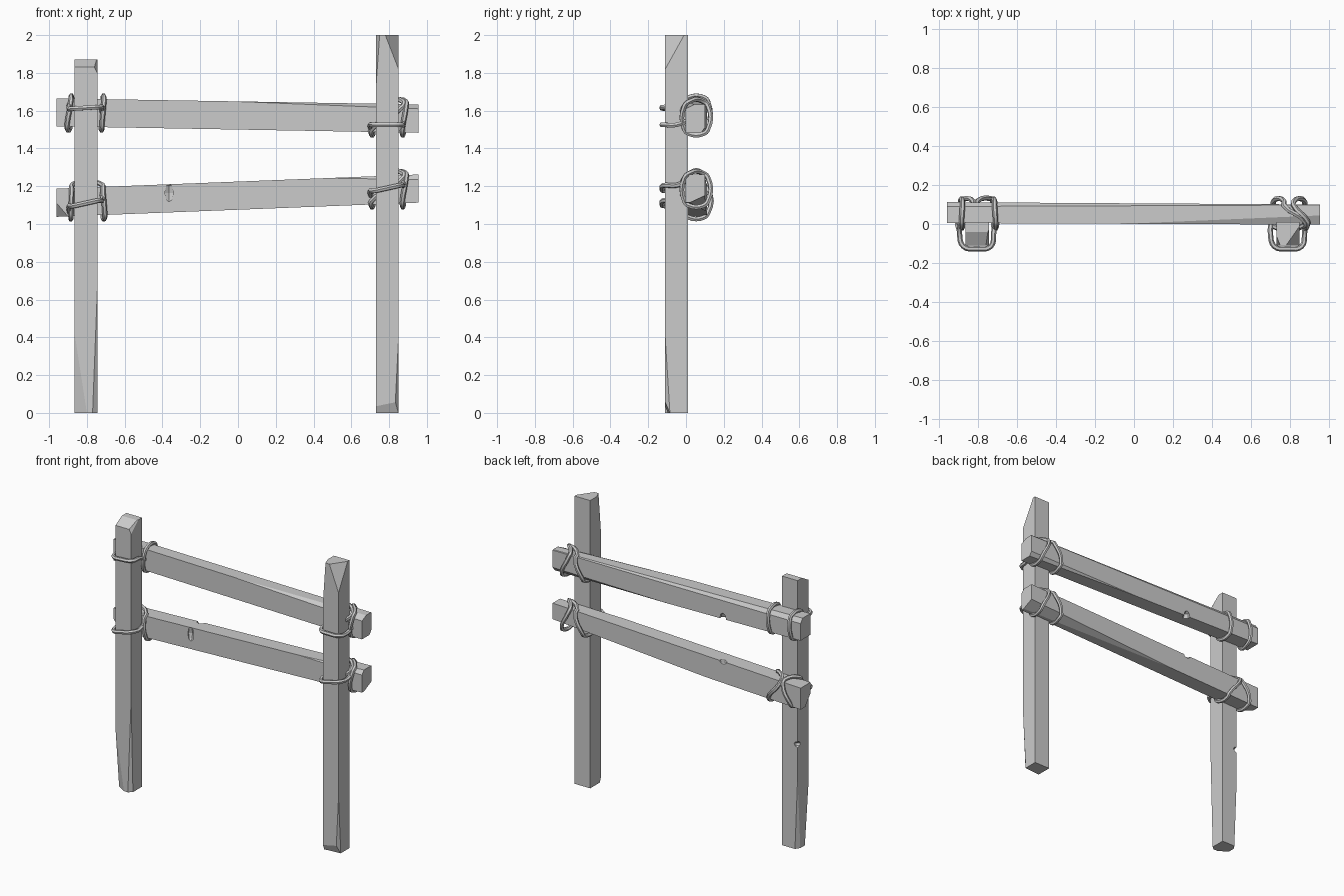
import bpy, bmesh
from mathutils import Vector

cube = bpy.data.objects.get("Cube")
if cube:
    bpy.data.objects.remove(cube, do_unlink=True)

grey = bpy.data.materials.new("plain_grey")
grey.use_nodes = True
COLOUR = (0.6, 0.6, 0.6, 1)
grey.diffuse_color = COLOUR
grey.node_tree.nodes["Principled BSDF"].inputs["Base Color"].default_value = COLOUR


def add_mesh(name, bm):
    mesh = bpy.data.meshes.new(name)
    bm.normal_update()
    bm.to_mesh(mesh)
    bm.free()
    mesh.materials.append(grey)
    ob = bpy.data.objects.new(name, mesh)
    bpy.context.collection.objects.link(ob)
    return ob


def loft(bm, start, end):
    """Skin two four-cornered rings into a closed block."""
    a = [bm.verts.new(p) for p in start]
    b = [bm.verts.new(p) for p in end]
    bm.faces.new(a[::-1])
    bm.faces.new(b)
    for i in range(4):
        j = (i + 1) % 4
        bm.faces.new((a[i], a[j], b[j], b[i]))
    bmesh.ops.recalc_face_normals(bm, faces=bm.faces)


def chop(bm, a, b, c, inside):
    """Slice off the side of plane abc that lies away from the inside point."""
    a, b, c = Vector(a), Vector(b), Vector(c)
    n = (b - a).cross(c - a).normalized()
    if n.dot(Vector(inside) - a) > 0:
        n = -n
    bmesh.ops.bisect_plane(bm, geom=bm.verts[:] + bm.edges[:] + bm.faces[:],
                           plane_co=a, plane_no=n, clear_outer=True)
    edges = [e for e in bm.edges if e.is_boundary]
    if edges:
        bmesh.ops.holes_fill(bm, edges=edges)


def notch(ob, centre, size, sides=6):
    """Gouge a small faceted hollow out of a timber."""
    bm = bmesh.new()
    bmesh.ops.create_uvsphere(bm, u_segments=sides, v_segments=4, radius=1)
    bmesh.ops.scale(bm, vec=size, verts=bm.verts)
    bmesh.ops.translate(bm, vec=centre, verts=bm.verts)
    cutter = add_mesh("notch_cutter", bm)
    cutter.hide_render = True
    mod = ob.modifiers.new("notch", "BOOLEAN")
    mod.operation = "DIFFERENCE"
    mod.solver = "EXACT"
    mod.object = cutter
    bpy.context.view_layer.objects.active = ob
    bpy.ops.object.modifier_apply(modifier=mod.name)
    bpy.data.objects.remove(cutter, do_unlink=True)


Y0, Y1 = -0.11, 0.01


def post(name, x0, x1, top, cuts):
    ring = [(x0, Y0), (x1, Y0), (x1, Y1), (x0, Y1)]
    bm = bmesh.new()
    loft(bm, [(x, y, 0) for x, y in ring], [(x, y, top) for x, y in ring])
    for cut in cuts:
        chop(bm, *cut, ((x0 + x1) / 2, -0.05, 1))
    return add_mesh(name, bm)


# Upright posts with hewn corners at top and foot
short_post = post("short_post", -0.865, -0.745, 1.87, [
    ((-0.865, Y0, 1.83), (-0.745, Y0, 1.83), (-0.805, -0.04, 1.87)),
    ((-0.745, Y0, 1.80), (-0.745, -0.03, 1.87), (-0.78, Y0, 1.87)),
    ((-0.865, Y0, 0.42), (-0.80, Y0, 0), (-0.865, -0.07, 0)),
    ((-0.745, Y0, 0.65), (-0.77, Y0, 0), (-0.745, -0.09, 0)),
    ((-0.865, Y1, 0.5), (-0.845, Y1, 0), (-0.865, -0.02, 0))])
notch(short_post, (-0.865, Y1, 0.73), (0.03, 0.03, 0.02))
tall_post = post("tall_post", 0.73, 0.85, 2.0, [
    ((0.85, Y0, 1.82), (0.78, Y0, 2.0), (0.85, -0.01, 2.0)),
    ((0.73, Y0, 1.72), (0.75, Y0, 2.0), (0.73, -0.06, 2.0)),
    ((0.85, Y0, 0.4), (0.83, Y0, 0), (0.85, -0.085, 0)),
    ((0.73, Y0, 0.035), (0.85, Y0, 0.06), (0.80, -0.09, 0))])


def rail(name, left, right, cuts):
    """Each end is given as x, front, back, bottom, top."""
    rings = [[(x, f, lo), (x, b, lo), (x, b, hi), (x, f, hi)]
             for x, f, b, lo, hi in (left, right)]
    bm = bmesh.new()
    loft(bm, *rings)
    centre = (0, 0.05, (left[3] + right[4]) / 2)
    for cut in cuts:
        chop(bm, *cut, centre)
    return add_mesh(name, bm)


# Cross rails, slightly tapered and tilted
upper_rail = rail("upper_rail", (-0.96, 0.005, 0.112, 1.517, 1.665), (0.955, -0.003, 0.1, 1.483, 1.633), [
    ((0.955, -0.003, 1.61), (0.0, 0.001, 1.648), (0.3, 0.018, 1.645)),
    ((-0.96, 0.112, 1.635), (-0.96, 0.09, 1.665), (0.9, 0.1, 1.63)),
    ((0.955, 0.1, 1.51), (0.955, 0.08, 1.483), (0.3, 0.1, 1.496))])
notch(upper_rail, (-0.36, 0.11, 1.507), (0.028, 0.04, 0.04))
lower_rail = rail("lower_rail", (-0.96, 0.005, 0.112, 1.038, 1.187), (0.955, -0.003, 0.1, 1.113, 1.262), [
    ((-0.96, 0.005, 1.11), (-0.9, 0.005, 1.04), (-0.96, 0.06, 1.04)),
    ((0.955, -0.003, 1.235), (0.5, 0.0, 1.244), (0.955, 0.02, 1.262)),
    ((-0.2, 0.106, 1.068), (0.6, 0.102, 1.125), (0.2, 0.075, 1.083))])
notch(lower_rail, (-0.365, 0.0, 1.165), (0.026, 0.022, 0.05))
notch(lower_rail, (-0.36, 0.11, 1.212), (0.03, 0.03, 0.02))


def rope(name, points, closed):
    curve = bpy.data.curves.new(name, "CURVE")
    curve.dimensions = "3D"
    curve.bevel_depth = 0.0135
    curve.bevel_resolution = 1
    curve.resolution_u = 4
    curve.use_fill_caps = True
    spline = curve.splines.new("BEZIER")
    spline.bezier_points.add(len(points) - 1)
    for bp, p in zip(spline.bezier_points, points):
        bp.co = p
        bp.handle_left_type = bp.handle_right_type = "AUTO"
    spline.use_cyclic_u = closed
    curve.materials.append(grey)
    ob = bpy.data.objects.new(name, curve)
    bpy.context.collection.objects.link(ob)
    bpy.ops.object.select_all(action="DESELECT")
    ob.select_set(True)
    bpy.context.view_layer.objects.active = ob
    bpy.ops.object.convert(target="MESH")
    bpy.ops.object.shade_smooth_by_angle()


def rail_ring(name, cx, lo, hi, offsets):
    """Loop round a rail; offsets are x shifts at front foot, front top, back top, back foot."""
    a, b, c, d = (cx + o for o in offsets)
    lo, hi, front, back = lo - 0.01, hi + 0.01, -0.008, 0.116
    r = 0.022
    rope(name, [(a, front, lo + r), (b, front, hi - r), (b, front + r, hi), (c, back - r, hi),
                (c, back, hi - r), (d, back, lo + r), (d, back - r, lo), (a, front + r, lo)], True)


def front_band(name, cx, z, tilt, drop):
    """Strand across the front of a post, tucked in behind at both ends."""
    path = [(-0.085, 0.02, -drop), (-0.09, -0.05, -tilt), (-0.07, -0.115, -tilt),
            (0, -0.127, 0), (0.07, -0.115, tilt), (0.085, -0.05, tilt), (0.085, 0.02, drop)]
    rope(name, [(cx + x, y, z + dz) for x, y, dz in path], False)


# Rope lashings: post centre, rail bottom and top, band height, tilt, drop, ring shapes
STRAIGHT = ((-0.1, -0.08, -0.075, -0.085), (0.085, 0.095, 0.09, 0.08))
PEAKED = ((-0.08, -0.075, -0.02, -0.08), (0.1, 0.09, 0.0, 0.09))
CROSSED = ((-0.085, 0.085, -0.02, -0.075), (0.08, 0.1, 0.03, 0.085))
LASHINGS = {
    "upper_short_post": (-0.805, 1.515, 1.66, 1.615, 0.004, -0.03, STRAIGHT),
    "lower_short_post": (-0.805, 1.045, 1.195, 1.11, 0.015, 0.06, PEAKED),
    "upper_tall_post": (0.79, 1.488, 1.637, 1.525, 0.0, 0.03, CROSSED),
    "lower_tall_post": (0.79, 1.108, 1.257, 1.19, 0.015, 0.05, CROSSED)}
for place, (cx, lo, hi, z, tilt, drop, rings) in LASHINGS.items():
    front_band(place + "_rope_band", cx, z, tilt, drop)
    for side, offsets in zip(("right", "left"), rings):
        rail_ring(f"{place}_rope_ring_{side}", cx, lo, hi, offsets)
